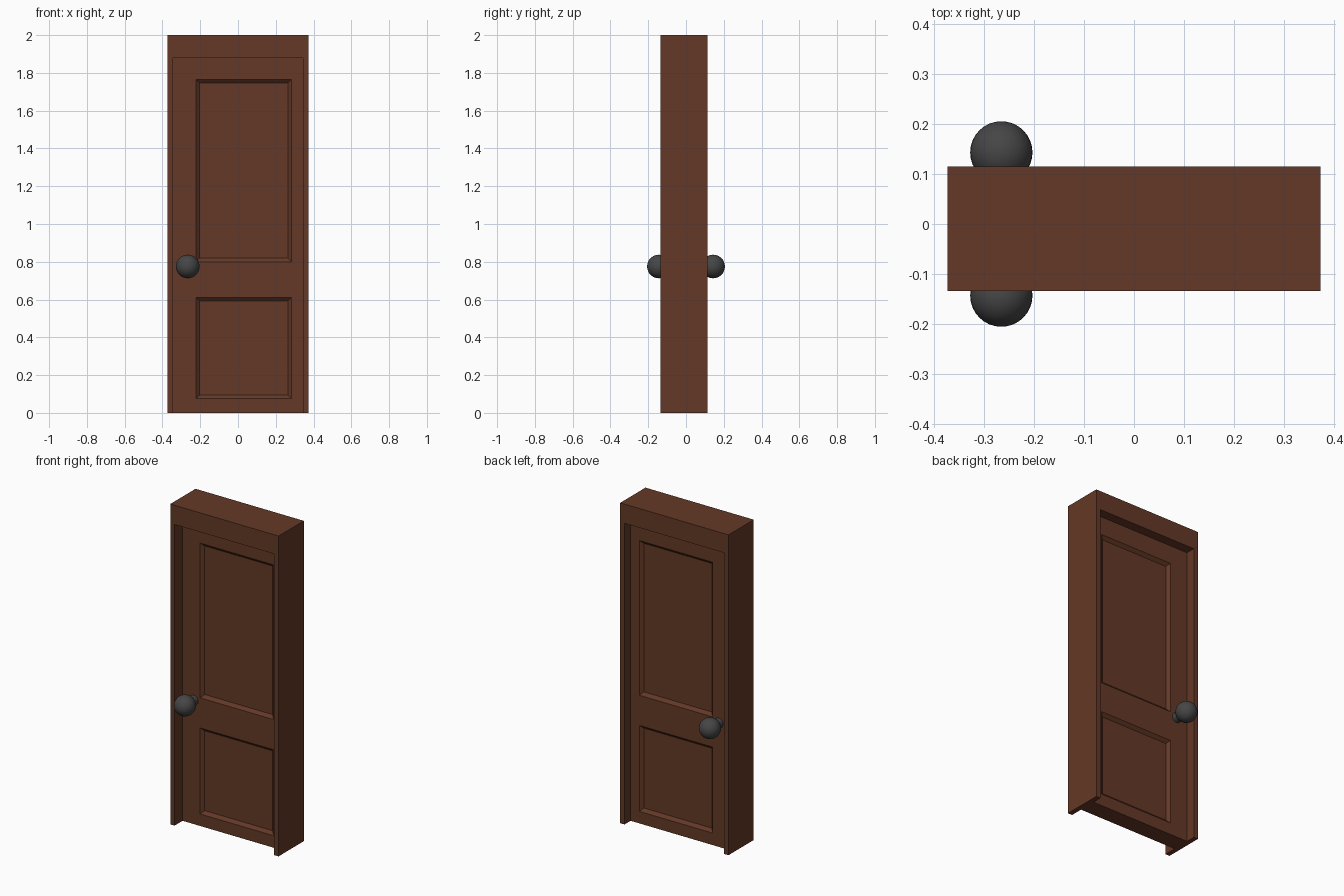
import bpy, bmesh, math
from mathutils import Vector

if "Cube" in bpy.data.objects:
    bpy.data.objects.remove(bpy.data.objects["Cube"])


def material(name, color):
    m = bpy.data.materials.new(name)
    m.diffuse_color = (*color, 1)
    m.use_nodes = True
    m.node_tree.nodes["Principled BSDF"].inputs["Base Color"].default_value = m.diffuse_color
    return m


brown = material("brown wood", (0.127, 0.040, 0.019))
dark = material("dark metal", (0.061, 0.061, 0.061))


def add_object(name, bm, mat):
    bmesh.ops.recalc_face_normals(bm, faces=bm.faces)
    mesh = bpy.data.meshes.new(name)
    bm.to_mesh(mesh)
    bm.free()
    mesh.materials.append(mat)
    ob = bpy.data.objects.new(name, mesh)
    bpy.context.collection.objects.link(ob)
    return ob


# Frame: U-shaped outline extruded through the wall depth
W, INNER, H, TOP = 0.374, 0.344, 2.0, 1.88
Y0, Y1 = -0.134, 0.115
outline = [(-W, 0), (-W, H), (W, H), (W, 0),
           (INNER, 0), (INNER, TOP), (-INNER, TOP), (-INNER, 0)]
bm = bmesh.new()
face = bm.faces.new([bm.verts.new((x, Y0, z)) for x, z in outline])
ext = bmesh.ops.extrude_face_region(bm, geom=[face])
bmesh.ops.translate(bm, vec=(0, Y1 - Y0, 0),
                    verts=[v for v in ext["geom"] if isinstance(v, bmesh.types.BMVert)])
add_object("door_frame", bm, brown)

# Door leaf: slab cut along the panel borders, panels sunk on both sides
T = 0.055
PX = (-0.223, 0.284)
PANELS = [(0.075, 0.612), (0.80, 1.766)]
bm = bmesh.new()
bmesh.ops.create_cube(bm, size=1)
for v in bm.verts:
    v.co = Vector((v.co.x * 2 * INNER, v.co.y * 2 * T, (v.co.z + 0.5) * TOP))
cuts = [((x, 0, 0), (1, 0, 0)) for x in PX]
cuts += [((0, 0, z), (0, 0, 1)) for p in PANELS for z in p]
for co, no in cuts:
    bmesh.ops.bisect_plane(bm, geom=bm.verts[:] + bm.edges[:] + bm.faces[:],
                           plane_co=co, plane_no=no)
bm.normal_update()
panels = []
for f in bm.faces:
    c = f.calc_center_median()
    if (abs(f.normal.y) > 0.9 and PX[0] < c.x < PX[1]
            and any(a < c.z < b for a, b in PANELS)):
        panels.append(f)
bmesh.ops.inset_individual(bm, faces=panels, thickness=0.027, depth=-0.018)
add_object("door_leaf", bm, brown)

# Knobs with stems on both sides
KX, KZ, KY, R = -0.266, 0.775, 0.1435, 0.0625
for side, s in (("front", -1), ("back", 1)):
    bpy.ops.mesh.primitive_uv_sphere_add(segments=32, ring_count=16, radius=R,
                                         location=(KX, s * KY, KZ),
                                         rotation=(math.pi / 2, 0, 0))
    knob = bpy.context.object
    knob.name = side + "_knob"
    bpy.ops.object.shade_smooth()
    bpy.ops.mesh.primitive_cylinder_add(vertices=32, radius=0.03, depth=KY - T + 0.01,
                                        location=(KX, s * (KY + T - 0.01) / 2, KZ),
                                        rotation=(math.pi / 2, 0, 0))
    stem = bpy.context.object
    stem.name = side + "_knob_stem"
    bpy.ops.object.shade_smooth_by_angle(angle=math.radians(40))
    for ob in (knob, stem):
        ob.data.materials.append(dark)
